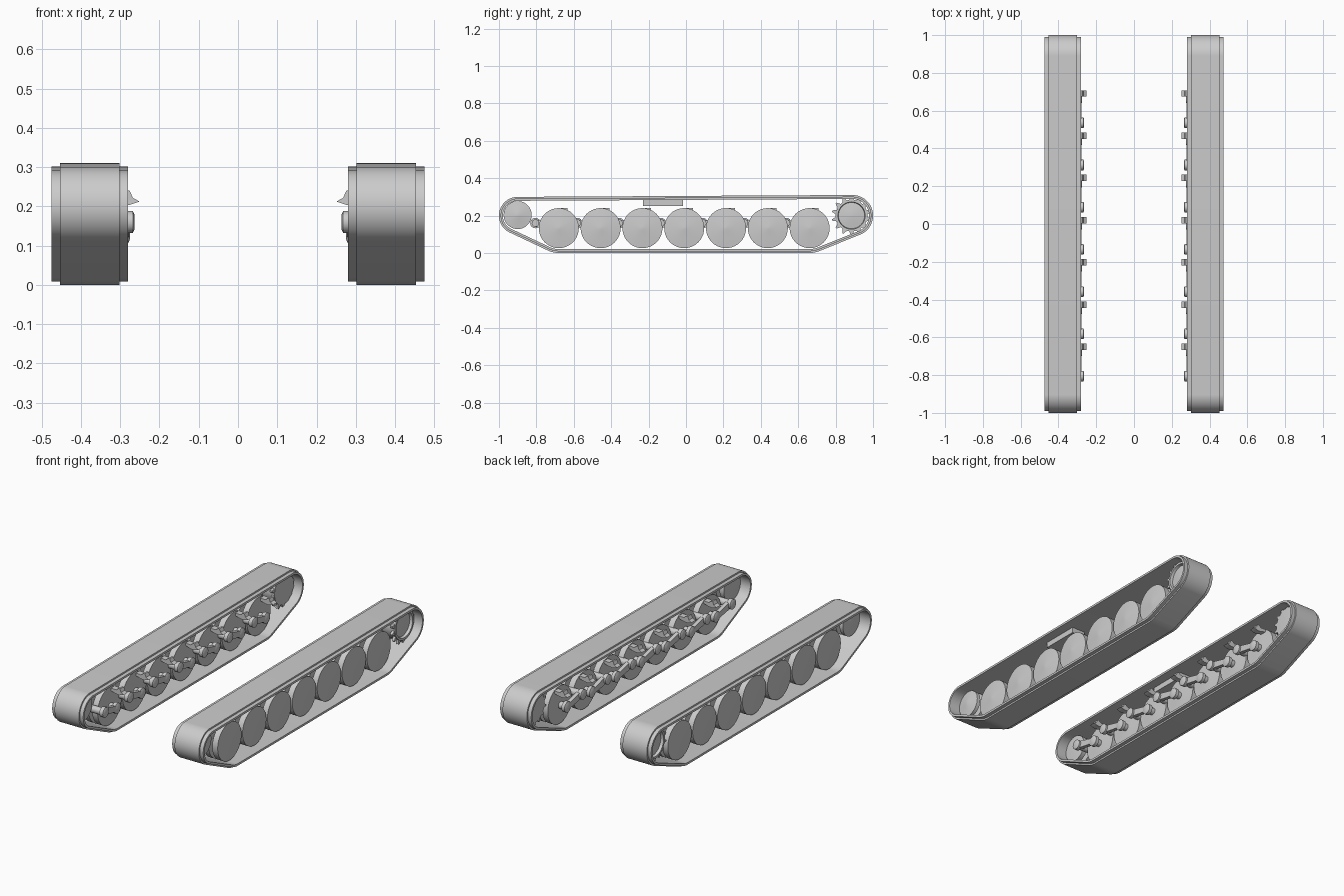
import bpy, bmesh, math
from mathutils import Vector

if "Cube" in bpy.data.objects:
    bpy.data.objects.remove(bpy.data.objects["Cube"], do_unlink=True)

grey = bpy.data.materials.new("light_grey")
grey.use_nodes = True
grey.diffuse_color = (0.6, 0.6, 0.6, 1)
grey.node_tree.nodes["Principled BSDF"].inputs["Base Color"].default_value = (0.6, 0.6, 0.6, 1)

TRACK_X = 0.3775
WHEEL_Z, WHEEL_R = 0.133, 0.107
WHEELS = [-0.68 + 0.2235 * i for i in range(7)]
IDLER, SPROCKET = (-0.9, 0.203), (0.885, 0.2)


def finish(name, bm, angle=35):
    """Turn a bmesh into an object mirrored to both sides."""
    bmesh.ops.remove_doubles(bm, verts=bm.verts, dist=1e-5)
    bmesh.ops.recalc_face_normals(bm, faces=bm.faces)
    mesh = bpy.data.meshes.new(name)
    bm.to_mesh(mesh)
    bm.free()
    mesh.materials.append(grey)
    for p in mesh.polygons:
        p.use_smooth = True
    mesh.set_sharp_from_angle(angle=math.radians(angle))
    obj = bpy.data.objects.new(name, mesh)
    bpy.context.collection.objects.link(obj)
    obj.modifiers.new("other_side", "MIRROR")


def bridge(bm, rings, closed=False):
    """Skin faces between point rings; cap the ends unless closed."""
    loops = [[bm.verts.new(p) for p in ring] for ring in rings]
    n = len(loops[0])
    pairs = list(zip(loops, loops[1:])) + ([(loops[-1], loops[0])] if closed else [])
    for a, b in pairs:
        for i in range(n):
            j = (i + 1) % n
            bm.faces.new((a[i], a[j], b[j], b[i]))
    if not closed:
        bm.faces.new(loops[0])
        bm.faces.new(loops[-1])


def lathe(bm, centre, profile, sides=40):
    """Solid of revolution about an x-direction axle; profile is (x, radius)."""
    y, z = centre
    turn = [2 * math.pi * i / sides for i in range(sides)]
    bridge(bm, [[(x, y + r * math.cos(t), z + r * math.sin(t)) for t in turn]
                for x, r in profile])


def prism_x(bm, points, x0, x1):
    """Extrude a (y, z) outline along x."""
    bridge(bm, [[(x, y, z) for y, z in points] for x in (x0, x1)])


def prism_y(bm, points, y0, y1):
    """Extrude an (x, z) outline along y."""
    bridge(bm, [[(x, y, z) for x, z in points] for y in (y0, y1)])


# Track belt: outline wrapped round four circles, with a raised middle band
circles = [(Vector((-0.9, 0.2)), 0.1), (Vector((0.89, 0.2)), 0.11),
           (Vector((WHEELS[0], 0.135)), 0.135), (Vector((WHEELS[-1], 0.135)), 0.135)]
section = [(-0.0975, -0.021), (-0.0975, -0.009), (-0.076, -0.009), (-0.076, 0),
           (0.076, 0), (0.076, -0.009), (0.0975, -0.009), (0.0975, -0.021)]
rings = []
for k in range(120):
    t = 2 * math.pi * k / 120
    n = Vector((math.cos(t), math.sin(t)))
    c, r = max(circles, key=lambda q: q[0].dot(n) + q[1])
    rings.append([(TRACK_X + x, *(c + n * (r + d))) for x, d in section])
bm = bmesh.new()
bridge(bm, rings, True)
finish("track_belt", bm)

# Road wheels: paired discs set well inside the belt, with a shallow domed face
wheel = [(0.326, 0.02), (0.33, 0.06), (0.332, WHEEL_R), (0.366, WHEEL_R), (0.366, 0.07),
         (0.389, 0.07), (0.389, WHEEL_R), (0.423, WHEEL_R), (0.428, 0.06),
         (0.431, 0.02), (0.433, 0.004)]
bm = bmesh.new()
for y in WHEELS:
    lathe(bm, (y, WHEEL_Z), wheel)
finish("road_wheels", bm, 30)

# Front idler wheel
bm = bmesh.new()
lathe(bm, IDLER, [(0.335, 0.02), (0.34, 0.075), (0.366, 0.075), (0.366, 0.04),
                  (0.389, 0.04), (0.389, 0.075), (0.41, 0.075), (0.414, 0.045),
                  (0.418, 0.02), (0.42, 0.004)])
finish("idler_wheel", bm, 30)

# Rear drive sprocket: rimmed drum with two toothed rings
bm = bmesh.new()
lathe(bm, SPROCKET, [(0.326, 0.02), (0.33, 0.085), (0.428, 0.085), (0.428, 0.073),
                     (0.412, 0.07), (0.417, 0.03), (0.419, 0.005)])
TEETH = 14
for x0 in (0.333, 0.408):
    for i in range(TEETH):
        a = 2 * math.pi * (i + 0.5) / TEETH
        out, side = Vector((math.cos(a), math.sin(a))), Vector((-math.sin(a), math.cos(a)))
        c = Vector(SPROCKET)
        prism_x(bm, [c + out * r + side * s for r, s in
                     ((0.08, -0.014), (0.106, -0.004), (0.106, 0.004), (0.08, 0.014))],
                x0, x0 + 0.015)
finish("drive_sprocket", bm)

# Return skid under the upper run
bm = bmesh.new()
prism_y(bm, [(0.335, 0.252), (0.42, 0.252), (0.42, 0.287), (0.335, 0.287)], -0.23, -0.015)
finish("return_skid", bm)

# Suspension: pivot, tapered arm and axle hub for each wheel
bm = bmesh.new()
for y in WHEELS:
    pivot, axle = Vector((y - 0.125, 0.16)), Vector((y, WHEEL_Z))
    lathe(bm, pivot, [(0.264, 0.02), (0.268, 0.028), (0.29, 0.028), (0.29, 0.02), (0.36, 0.02)], 16)
    lathe(bm, axle, [(0.275, 0.016), (0.281, 0.03), (0.3, 0.03), (0.3, 0.02), (0.335, 0.02)], 16)
    along = (axle - pivot).normalized()
    side = Vector((-along.y, along.x))
    prism_x(bm, [pivot + side * 0.02, pivot - side * 0.02,
                 axle - side * 0.015, axle + side * 0.015], 0.278, 0.3)
finish("swing_arms", bm)

# Bump stops: flared brackets in front of the upper part of each wheel
bm = bmesh.new()
flare = [(0.335, 0.215), (0.3, 0.205), (0.278, 0.203), (0.251, 0.212), (0.268, 0.222),
         (0.276, 0.24), (0.285, 0.24), (0.3, 0.228), (0.335, 0.23)]
for y in WHEELS:
    prism_y(bm, flare, y + 0.013, y + 0.047)
finish("bump_stops", bm)
